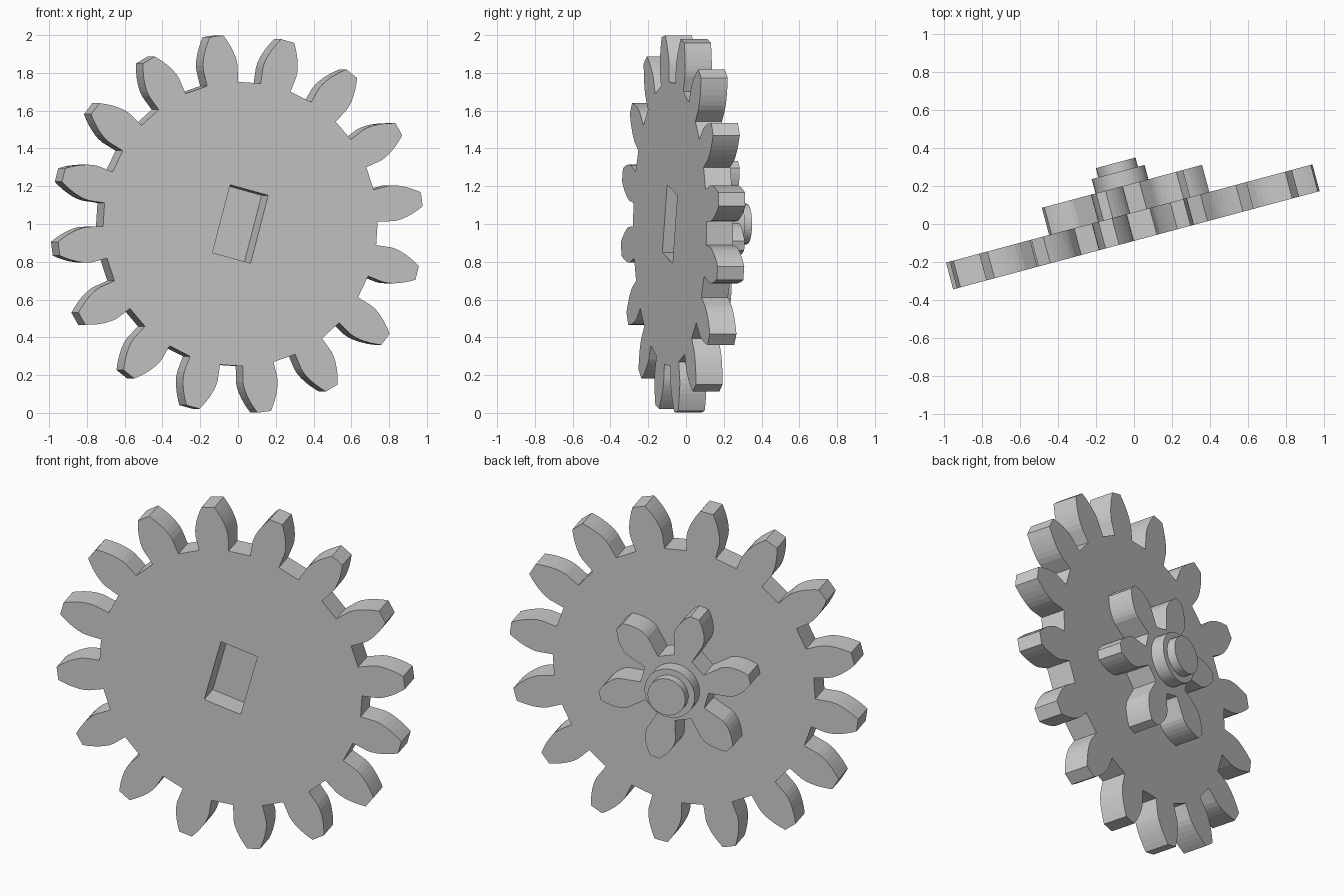
import bpy, math
from mathutils import Matrix, Vector

if "Cube" in bpy.data.objects:
    bpy.data.objects.remove(bpy.data.objects["Cube"])

YAW = math.radians(15)
MODULE = 0.1115
PRESSURE = math.radians(20)

# Local frame: x = across the wheel, y = up, z = axle towards the front
u = Vector((math.cos(YAW), math.sin(YAW), 0))
front = Vector((math.sin(YAW), -math.cos(YAW), 0))
FRAME = Matrix((u, Vector((0, 0, 1)), front)).transposed().to_4x4()
FRAME.translation = Vector((0, 0, 1)) - 0.01 * u


def prism(name, outline, z0, z1):
    """Extrude a closed outline along the axle."""
    n = len(outline)
    verts = [(x, y, z) for z in (z0, z1) for x, y in outline]
    faces = [tuple(range(n))[::-1], tuple(range(n, 2 * n))]
    faces += [(i, (i + 1) % n, (i + 1) % n + n, i + n) for i in range(n)]
    mesh = bpy.data.meshes.new(name)
    mesh.from_pydata(verts, [], faces)
    obj = bpy.data.objects.new(name, mesh)
    obj.matrix_world = FRAME
    bpy.context.collection.objects.link(obj)
    return obj


def gear_outline(teeth, phase, steps=6):
    """Involute flanks above the base circle, radial flanks below it."""
    pitch = MODULE * teeth / 2
    root, base, tip = pitch - 1.25 * MODULE, pitch * math.cos(PRESSURE), pitch + MODULE
    half = math.pi / (2 * teeth) + math.tan(PRESSURE) - PRESSURE
    flank = [(root, half)]
    for i in range(steps + 1):
        r = base + (tip - base) * i / steps
        a = math.acos(min(1, base / r))
        flank.append((r, half - (math.tan(a) - a)))
    tooth = [(r, -a) for r, a in flank] + flank[::-1]
    pts = []
    for k in range(teeth):
        c = math.radians(phase) + 2 * math.pi * k / teeth
        pts += [(r * math.cos(c + a), r * math.sin(c + a)) for r, a in tooth]
    return pts


def cylinder(name, radius, z0, z1, sides=32):
    ring = [2 * math.pi * i / sides for i in range(sides)]
    obj = prism(name, [(radius * math.cos(a), radius * math.sin(a)) for a in ring], z0, z1)
    bpy.context.view_layer.objects.active = obj
    obj.select_set(True)
    bpy.ops.object.shade_smooth_by_angle(angle=math.radians(30))
    obj.select_set(False)
    return obj


# Large wheel and small pinion
wheel = prism("large_gear", gear_outline(16, 7.5), -0.06, 0.086)
prism("small_gear", gear_outline(6, 45), -0.208, -0.06)

# Stepped hub on the back
cylinder("hub_collar", 0.144, -0.286, -0.208)
cylinder("axle_stub", 0.108, -0.336, -0.286)

# Rectangular socket in the front face
rot = Matrix.Rotation(math.radians(-15), 2)
corners = [rot @ Vector(p) for p in ((-.108, -.186), (.108, -.186), (.108, .186), (-.108, .186))]
cutter = prism("socket_cutter", [tuple(p) for p in corners], -0.049, 0.2)
cutter.hide_render = True
mod = wheel.modifiers.new("socket", 'BOOLEAN')
mod.operation = 'DIFFERENCE'
mod.solver = 'EXACT'
mod.object = cutter
bpy.context.view_layer.objects.active = wheel
bpy.ops.object.modifier_apply(modifier=mod.name)
bpy.data.objects.remove(cutter)
